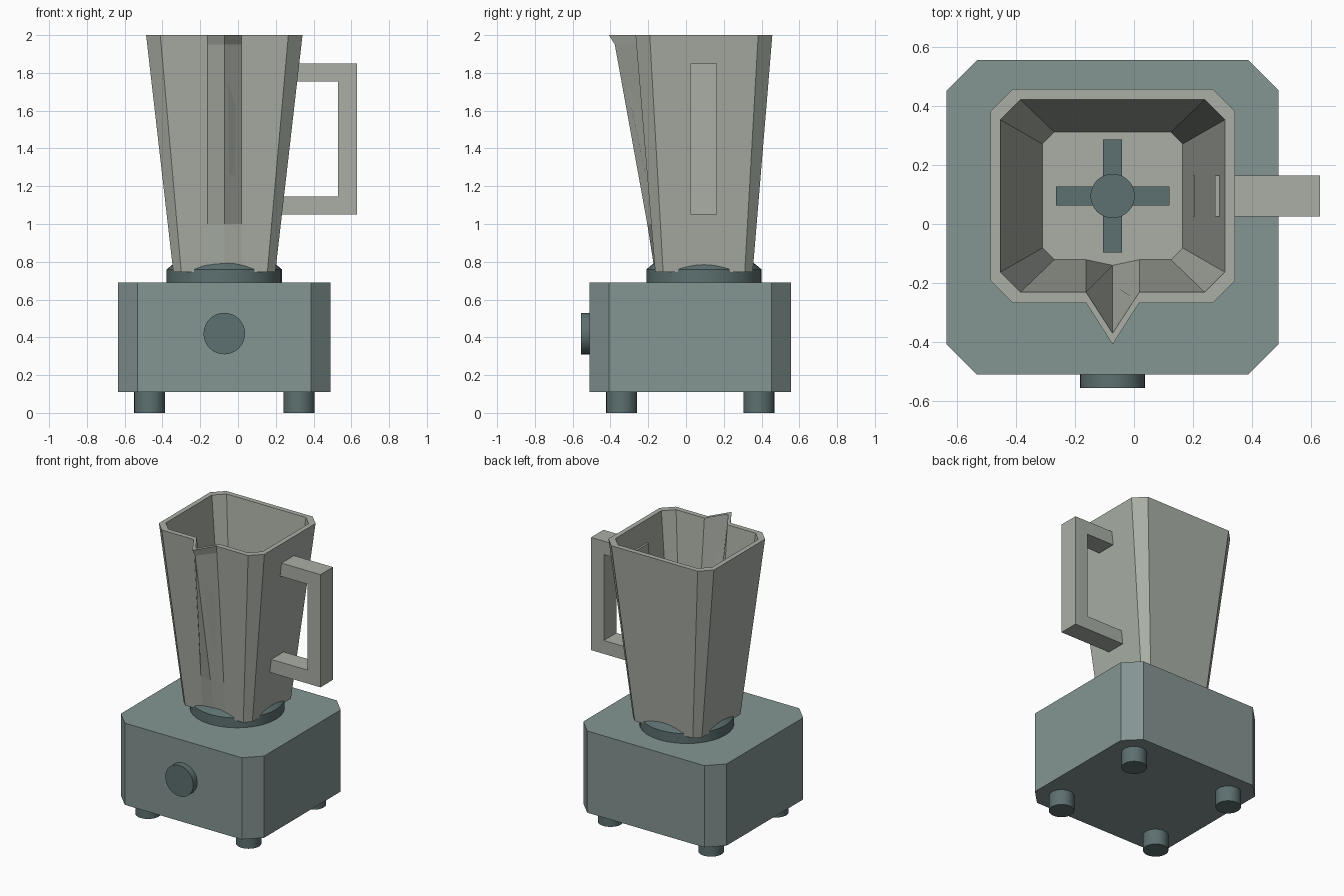
import bpy
import bmesh
from math import cos, sin, pi
from mathutils import Matrix

if "Cube" in bpy.data.objects:
    bpy.data.objects.remove(bpy.data.objects["Cube"])

CX, BASE_Y, JAR_Y = -0.0725, 0.0225, 0.095


def material(name, rgb):
    m = bpy.data.materials.new(name)
    m.diffuse_color = (*rgb, 1)
    m.use_nodes = True
    m.node_tree.nodes["Principled BSDF"].inputs["Base Color"].default_value = m.diffuse_color
    return m


HOUSING = material("housing_grey", (0.23, 0.30, 0.29))
DARK = material("dark_grey", (0.11, 0.16, 0.16))
GLASS = material("jar_grey", (0.40, 0.43, 0.38))


def make(name, bm, mat, smooth=False):
    bmesh.ops.recalc_face_normals(bm, faces=bm.faces)
    me = bpy.data.meshes.new(name)
    bm.to_mesh(me)
    bm.free()
    ob = bpy.data.objects.new(name, me)
    bpy.context.collection.objects.link(ob)
    me.materials.append(mat)
    if smooth:
        bpy.ops.object.select_all(action='DESELECT')
        ob.select_set(True)
        bpy.context.view_layer.objects.active = ob
        bpy.ops.object.shade_smooth_by_angle()
    return ob


def loft(name, loops, mat, smooth=False, matrix=None):
    """Bridge loops of equal length in order and cap both ends."""
    bm = bmesh.new()
    rings = [[bm.verts.new(p) for p in loop] for loop in loops]
    n = len(rings[0])
    for a, b in zip(rings, rings[1:]):
        for i in range(n):
            j = (i + 1) % n
            bm.faces.new((a[i], a[j], b[j], b[i]))
    bm.faces.new(rings[0])
    bm.faces.new(rings[-1])
    if matrix:
        bm.transform(matrix)
    return make(name, bm, mat, smooth)


def circle(r, z, n=32):
    return [(r * cos(2 * pi * i / n), r * sin(2 * pi * i / n), z) for i in range(n)]


def octagon(cx, cy, hx, hy, c, z):
    pts = [(-hx + c, -hy), (hx - c, -hy), (hx, -hy + c), (hx, hy - c),
           (hx - c, hy), (-hx + c, hy), (-hx, hy - c), (-hx, -hy + c)]
    return [(cx + x, cy + y, z) for x, y in pts]


def jar_loop(z, hx, hy, c, tip_y):
    """Chamfered rectangle with a pointed spout in its front side."""
    o = octagon(CX, JAR_Y, hx, hy, c, z)
    y = JAR_Y - hy
    return o[:1] + [(CX - 0.09, y, z), (CX, tip_y, z), (CX + 0.09, y, z)] + o[1:]


# Housing
loft("base_housing", [octagon(CX, BASE_Y, 0.5625, 0.5325, 0.103, z) for z in (0.11, 0.69)], HOUSING)

# Feet
for sx, side in ((-1, "left"), (1, "right")):
    for sy, end in ((-1, "front"), (1, "back")):
        loft(f"{end}_{side}_foot", [circle(0.082, 0), circle(0.082, 0.12)], DARK, True,
             Matrix.Translation((CX + sx * 0.395, BASE_Y + sy * 0.363, 0)))

# Control knob
loft("control_knob", [circle(0.11, -0.02), circle(0.11, 0.045)], DARK, True,
     Matrix.Translation((CX, -0.51, 0.42)) @ Matrix.Rotation(pi / 2, 4, 'X'))

# Coupling collar under the jar
loft("jar_collar", [circle(0.305, 0.68), circle(0.305, 0.76), circle(0.25, 0.805)], DARK, True,
     Matrix.Translation((CX, JAR_Y, 0)))


# Jar: outer wall up, over the rim, inner wall down to the floor
def outer(z, tip_y):
    t = (z - 0.745) / 1.255
    return jar_loop(z, 0.27 + 0.144 * t, 0.258 + 0.104 * t, 0.042 + 0.033 * t, tip_y)


loft("jar", [outer(0.745, JAR_Y - 0.26), outer(1.0, -0.205), outer(1.95, -0.377), outer(2.0, -0.408),
             jar_loop(2.0, 0.38, 0.326, 0.068, -0.37),
             jar_loop(0.82, 0.2375, 0.216, 0.04, -0.14)], GLASS)

# Handle
profile = [(0.275, 1.85), (0.63, 1.85), (0.63, 1.05), (0.20, 1.05),
           (0.20, 1.145), (0.53, 1.145), (0.53, 1.755), (0.275, 1.755)]
loft("handle", [[(x, JAR_Y + s * 0.07, z) for x, z in profile] for s in (-1, 1)], GLASS)

# Blades and hub
for name, hx, hy in (("blade_across", 0.192, 0.0325), ("blade_along", 0.0325, 0.192)):
    bm = bmesh.new()
    bmesh.ops.create_cube(bm, size=1, matrix=Matrix.Translation((CX, JAR_Y, 0.87))
                          @ Matrix.Diagonal((hx * 2, hy * 2, 0.025, 1)))
    make(name, bm, DARK)
loft("blade_hub", [circle(0.075, 0.81), circle(0.075, 0.91)], DARK, True,
     Matrix.Translation((CX, JAR_Y, 0)))
